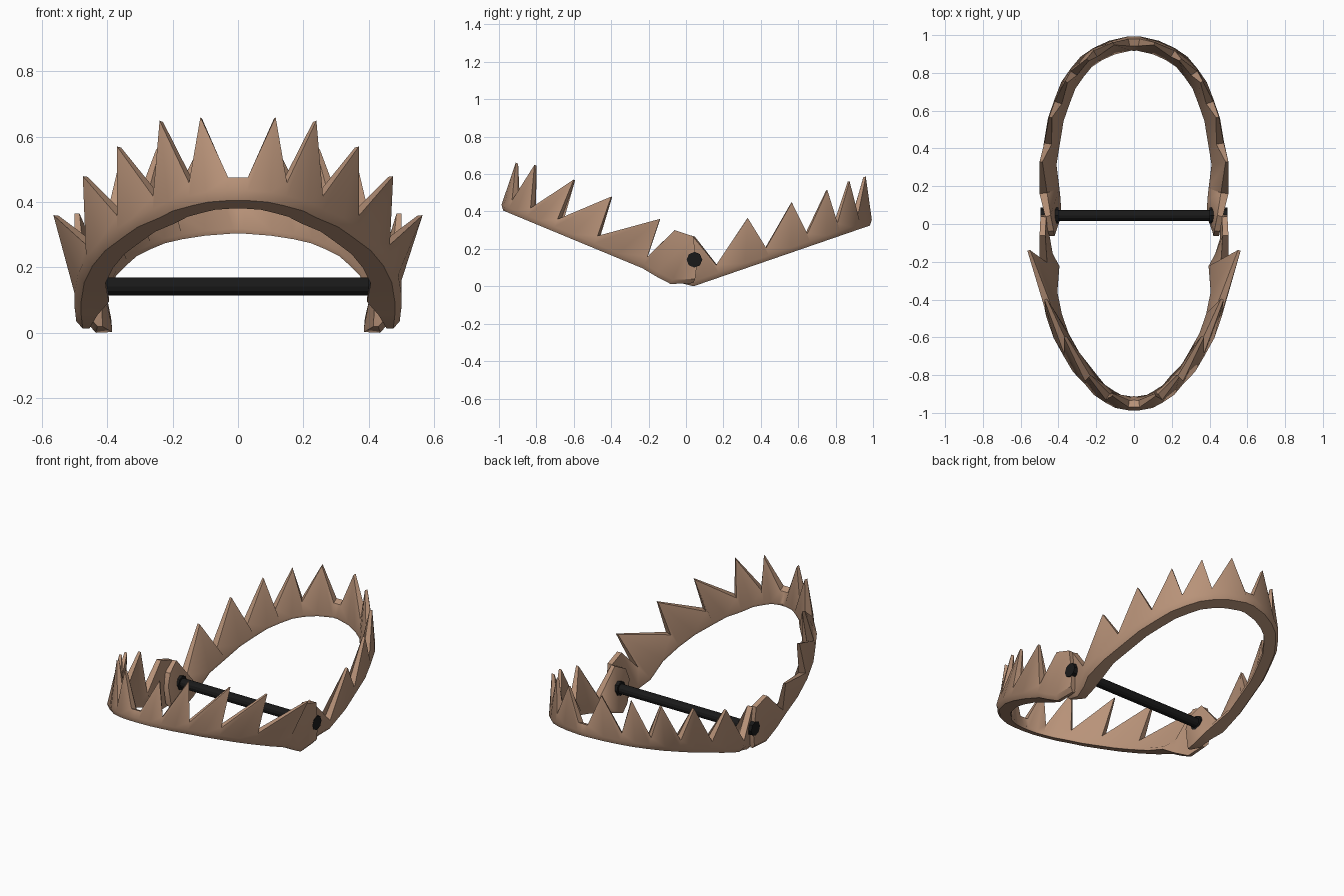
import bpy, bmesh, math
from mathutils import Vector

if "Cube" in bpy.data.objects:
    bpy.data.objects.remove(bpy.data.objects["Cube"])


def material(name, col):
    m = bpy.data.materials.new(name)
    m.diffuse_color = (*col, 1)
    m.use_nodes = True
    m.node_tree.nodes["Principled BSDF"].inputs["Base Color"].default_value = m.diffuse_color
    return m


tan = material("tan_metal", (0.48, 0.29, 0.19))
black = material("black_metal", (0.01, 0.01, 0.01))


def smooth(ob, angle):
    bpy.ops.object.select_all(action='DESELECT')
    bpy.context.view_layer.objects.active = ob
    ob.select_set(True)
    bpy.ops.object.shade_smooth_by_angle(angle=math.radians(angle))


def jaw(name, side, tilt, base, valley_h, valleys, tips, lug):
    """Toothed half ring drawn flat as (x, outward, height), then tilted up."""
    # stations: base point, lip width, bottom height, top point, top thickness
    st = [((0, valleys[0][1]), .085, base, (0, valleys[0][1], valley_h), .04)]
    for i, v in enumerate(valleys):
        lip = .105 if i == len(valleys) - 1 else .085
        st.append((v, lip, base, (*v, valley_h), .04))
        if i < len(tips):
            w = valleys[i + 1]
            mid = ((v[0] + w[0]) / 2 + .008, (v[1] + w[1]) / 2 + .008)
            st.append((mid, .085, base, tips[i], .015))
    for x, u, lip, bottom, top_u, top_h in lug:
        st.append(((x, u), lip, bottom, (x, top_u, top_h), .03))

    # cross-section at each station: wedge with a wide inner lip
    rings = []
    for i, (p, lip, hb, top, thick) in enumerate(st):
        a = st[max(i - 1, 0)][0]
        b = st[min(i + 1, len(st) - 1)][0]
        t = Vector((b[0] - a[0], b[1] - a[1])).normalized()
        n = Vector((0, -1)) if i == 0 else Vector((t.y, -t.x))

        def at(q, o, h):
            return (q[0] + n.x * o, q[1] + n.y * o, h)
        rings.append([at(p, lip, hb), at(p, .02, hb), at(p, 0, hb + .025),
                      at(top, 0, top[2]), at(top, thick, top[2]),
                      at(p, lip, hb + .015)])
    mirrored = [[(-x, u, h) for x, u, h in r] for r in reversed(rings[1:])]

    c, s = math.cos(math.radians(tilt)), math.sin(math.radians(tilt))
    bm = bmesh.new()
    cols = [[bm.verts.new((x, side * (c * u - s * h), s * u + c * h))
             for x, u, h in r] for r in mirrored + rings]
    for a, b in zip(cols, cols[1:]):
        for k in range(6):
            j = (k + 1) % 6
            bm.faces.new((a[k], a[j], b[j], b[k]))
    bm.faces.new(cols[0])
    bm.faces.new(cols[-1])
    bmesh.ops.recalc_face_normals(bm, faces=bm.faces)
    me = bpy.data.meshes.new(name)
    bm.to_mesh(me)
    bm.free()
    me.materials.append(tan)
    ob = bpy.data.objects.new(name, me)
    bpy.context.collection.objects.link(ob)
    smooth(ob, 40)


# front jaw: steeper, teeth flare outward
jaw("front_jaw", -1, 22.5, 0, .068,
    [(.03, 1.078), (.15, 1.035), (.26, .928), (.37, .772), (.465, .54), (.50, .251)],
    [(.115, 1.094, .262), (.24, .997, .29), (.37, .773, .297),
     (.475, .553, .29), (.565, .267, .279)],
    [(.50, .17, .07, -.012, .17, .254), (.495, .08, .04, -.02, .066, .262),
     (.49, -.03, .035, .03, -.012, .12)])

# back jaw: shallower, teeth follow the ring
jaw("back_jaw", 1, 19, -.013, .055,
    [(.03, 1.055), (.215, .99), (.335, .875), (.42, .705), (.475, .472), (.50, .189)],
    [(.11, 1.10, .242), (.25, 1.01, .247), (.365, .882, .241),
     (.45, .681, .24), (.50, .431, .238)],
    [(.47, .11, .085, -.013, .122, .238), (.455, .035, .07, -.013, .035, .225),
     (.45, -.03, .035, .03, -.01, .17)])


# hinge rod and its octagonal end nuts
def bar(name, x0, x1, r, sides):
    bpy.ops.mesh.primitive_cylinder_add(
        vertices=sides, radius=r, depth=x1 - x0,
        location=((x0 + x1) / 2, .045, .142), rotation=(0, math.pi / 2, 0))
    ob = bpy.context.object
    ob.name = name
    ob.data.materials.append(black)


bar("hinge_rod", -.42, .42, .028, 12)
bar("hinge_nut_left", -.495, -.40, .042, 8)
bar("hinge_nut_right", .40, .495, .042, 8)
